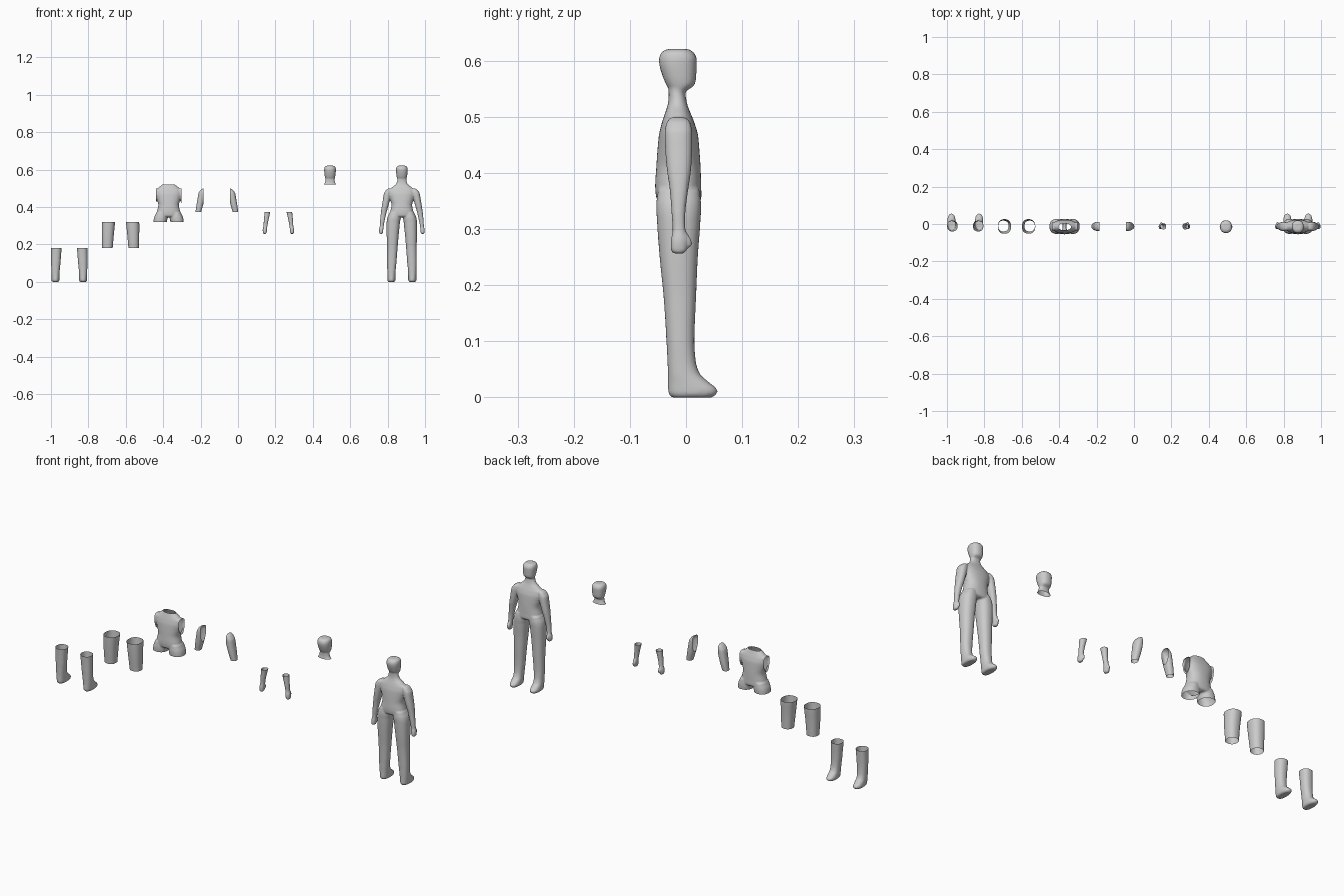
import bpy, bmesh, math

if "Cube" in bpy.data.objects:
    bpy.data.objects.remove(bpy.data.objects["Cube"])

# Sections: (z, x0, x1, y0, y1) of each horizontal ring
TORSO = [(.345, -.05, .05, -.042, .02), (.352, -.066, .066, -.052, .027),
         (.375, -.062, .062, -.055, .027), (.41, -.055, .055, -.053, .026),
         (.44, -.062, .062, -.051, .024), (.47, -.07, .07, -.048, .021),
         (.49, -.068, .068, -.043, .015), (.502, -.056, .056, -.039, .01),
         (.52, -.034, .034, -.033, .003), (.535, -.026, .026, -.031, 0)]
HEAD = [(.51, -.029, .029, -.032, .002), (.53, -.027, .027, -.031, 0),
        (.545, -.024, .024, -.031, -.001), (.552, -.025, .025, -.032, .01),
        (.558, -.027, .027, -.036, .016), (.57, -.029, .029, -.041, .018),
        (.59, -.031, .031, -.047, .019), (.605, -.031, .031, -.048, .019),
        (.616, -.027, .027, -.043, .013), (.621, -.018, .018, -.033, .004)]
LEG = [(0, .039, .073, -.026, .047), (.006, .035, .077, -.031, .055),
       (.015, .034, .078, -.032, .055), (.025, .034, .078, -.032, .043),
       (.04, .034, .078, -.032, .026), (.06, .033, .078, -.033, .018),
       (.1, .029, .079, -.035, .015), (.18, .023, .079, -.040, .018),
       (.25, .017, .081, -.047, .021), (.32, .010, .081, -.052, .026),
       (.345, .006, .077, -.053, .027), (.37, .010, .066, -.050, .024)]
ARM = [(.256, .105, .118, -.023, -.003), (.262, .101, .121, -.027, .001),
       (.28, .099, .122, -.027, .001), (.297, .097, .118, -.024, -.001),
       (.33, .091, .116, -.026, -.001), (.37, .082, .112, -.029, .004),
       (.405, .072, .107, -.034, .009), (.44, .063, .101, -.037, .011),
       (.475, .055, .095, -.038, .011), (.492, .053, .083, -.034, .007),
       (.499, .053, .072, -.028, 0)]
THUMB = [(.267, .104, .113, .001, .009), (.276, .102, .115, -.004, .011),
         (.287, .102, .115, -.010, .006), (.297, .102, .113, -.014, 0)]


def loft(bm, sections, side=1, sides=40, steps=4, power=2.3):
    """Closed loft through the sections with smooth in-betweens."""
    rows = []
    n = len(sections)
    for i in range(n - 1):
        a, b, c, d = (sections[max(0, min(n - 1, i + k))] for k in (-1, 0, 1, 2))
        for s in range(steps):
            t = s / steps
            row = [b[0] + (c[0] - b[0]) * t]
            for k in range(1, 5):
                row.append(.5 * (2 * b[k] + (c[k] - a[k]) * t
                                 + (2 * a[k] - 5 * b[k] + 4 * c[k] - d[k]) * t * t
                                 + (3 * b[k] - a[k] - 3 * c[k] + d[k]) * t ** 3))
            rows.append(row)
    rows.append(sections[-1])
    rings = []
    for z, x0, x1, y0, y1 in rows:
        ring = []
        for j in range(sides):
            a = 2 * math.pi * j / sides
            ca, sa = math.cos(a), math.sin(a)
            ux = math.copysign(abs(ca) ** (2 / power), ca)
            uy = math.copysign(abs(sa) ** (2 / power), sa)
            ring.append(bm.verts.new((side * ((x0 + x1) / 2 + ux * (x1 - x0) / 2),
                                      (y0 + y1) / 2 + uy * (y1 - y0) / 2, z)))
        rings.append(ring)
    faces = [bm.faces.new(rings[0]), bm.faces.new(rings[-1])]
    for r, q in zip(rings, rings[1:]):
        for j in range(sides):
            k = (j + 1) % sides
            faces.append(bm.faces.new((r[j], r[k], q[k], q[j])))
    bmesh.ops.recalc_face_normals(bm, faces=faces)


def add_object(name, mesh, x):
    mesh.polygons.foreach_set("use_smooth", [True] * len(mesh.polygons))
    ob = bpy.data.objects.new(name, mesh)
    ob.location.x = x
    bpy.context.collection.objects.link(ob)
    return ob


# Whole body: overlapping lofts fused into one smooth skin
bm = bmesh.new()
loft(bm, TORSO)
loft(bm, HEAD)
for side in (1, -1):
    for sections in (LEG, ARM, THUMB):
        loft(bm, sections, side)
mesh = bpy.data.meshes.new("body_source")
bm.to_mesh(mesh)
bm.free()
source = add_object("body_source", mesh, 0)
remesh = source.modifiers.new("fuse", 'REMESH')
remesh.mode = 'VOXEL'
remesh.voxel_size = .0035
smooth = source.modifiers.new("smooth", 'SMOOTH')
smooth.factor = .5
smooth.iterations = 5
skin = bpy.data.meshes.new_from_object(
    source.evaluated_get(bpy.context.evaluated_depsgraph_get()))
bpy.data.objects.remove(source)
add_object("whole_figure", skin, .876)

# Cut lines where the body is taken apart
ARM_X, NECK, ELBOW, HIP, KNEE = .068, .52, .372, .32, .18


def is_arm(p):
    return abs(p.x) > ARM_X + max(0, .41 - p.z) * .15


def piece(name, x, keep):
    """Open shell of the body holding only the faces that pass keep()."""
    bm = bmesh.new()
    bm.from_mesh(skin)
    cuts = [((0, 0, z), (0, 0, 1)) for z in (NECK, ELBOW, HIP, KNEE)]
    cuts += [((s * ARM_X, 0, 0), (1, 0, 0)) for s in (1, -1)]
    for co, no in cuts:
        bmesh.ops.bisect_plane(bm, geom=bm.verts[:] + bm.edges[:] + bm.faces[:],
                               plane_co=co, plane_no=no, dist=1e-5)
    gone = [f for f in bm.faces if not keep(f.calc_center_median())]
    bmesh.ops.delete(bm, geom=gone, context='FACES')
    mesh = bpy.data.meshes.new(name)
    bm.to_mesh(mesh)
    bm.free()
    add_object(name, mesh, x)


# Single pieces
piece("head", .492, lambda p: p.z > NECK)
piece("torso", -.371, lambda p: HIP < p.z < NECK and not is_arm(p))

# Paired pieces: name, centre, sideways spread, z range, belongs to arm
PAIRS = [("lower_leg", -.902, .018, -1, KNEE, False),
         ("thigh", -.628, .019, KNEE, HIP, False),
         ("upper_arm", -.113, .003, ELBOW, NECK, True),
         ("forearm", .216, -.038, -1, ELBOW, True)]
for name, x, spread, z0, z1, arm in PAIRS:
    for label, s in (("right", 1), ("left", -1)):
        piece(f"{name}_{label}", x + s * spread,
              lambda p: z0 < p.z < z1 and p.x * s > 0 and is_arm(p) == arm)
